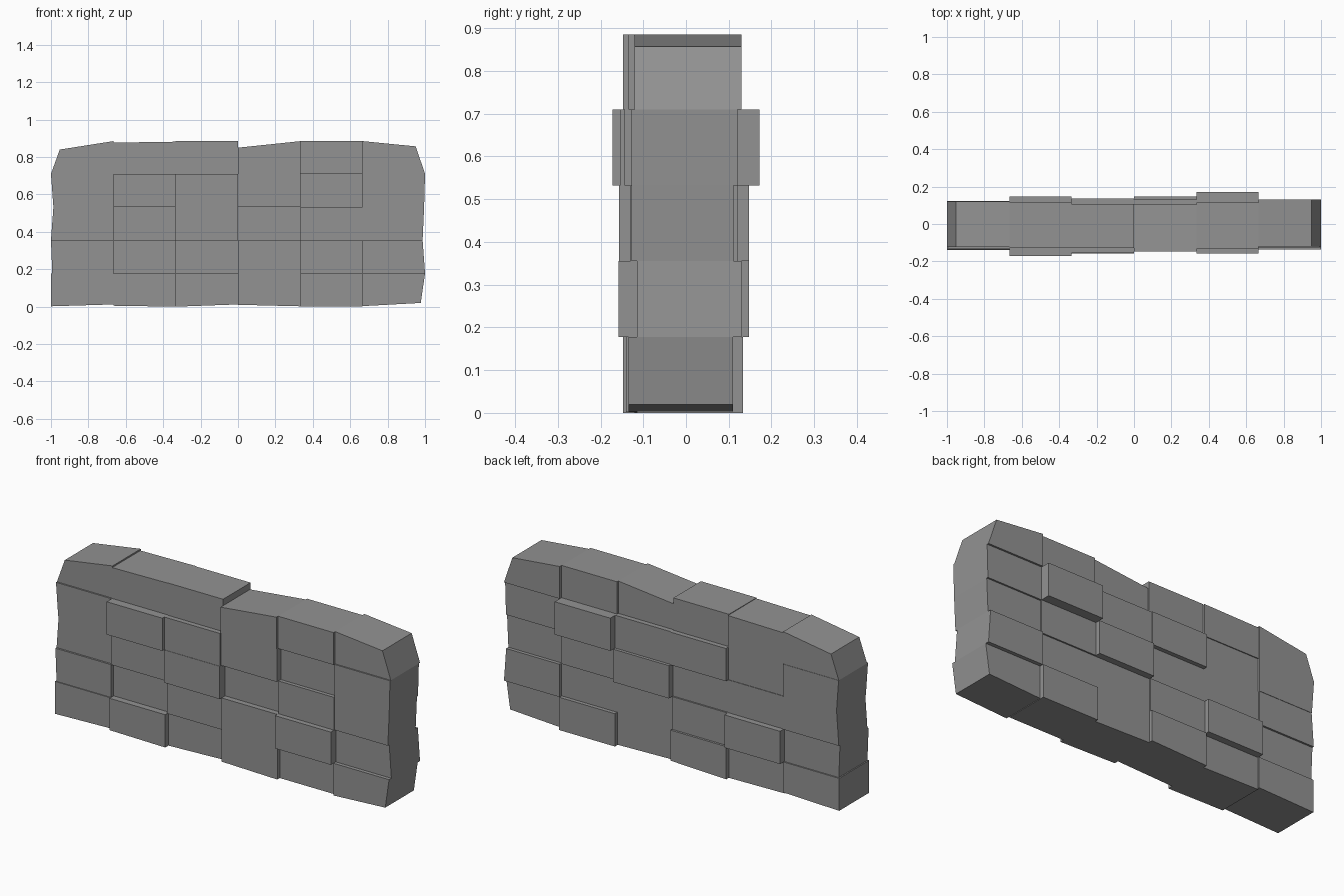
import bpy
import bmesh

default_cube = bpy.data.objects.get("Cube")
if default_cube:
    bpy.data.objects.remove(default_cube, do_unlink=True)

# One grey stone material
STONE = (0.29, 0.29, 0.29, 1.0)
stone = bpy.data.materials.new("stone_grey")
stone.use_nodes = True
stone.diffuse_color = STONE
stone.node_tree.nodes["Principled BSDF"].inputs["Base Color"].default_value = STONE

COLUMNS, ROWS = 6, 5
COURSE_HEIGHT = 0.1775
COLUMN_WIDTH = 2 / COLUMNS

# Face depth of each block in thousandths, bottom course first, from -x to +x
FRONT_DEPTH = (
    (140, 147, 120, 140, 115, 135),
    (135, 112, 130, 140, 158, 115),
    (125, 135, 157, 110, 130, 127),
    (130, 172, 155, 144, 110, 127),
    (122, 125, 128, 148, 134, 120),
)
BACK_DEPTH = (
    (117, 110, 132, 112, 133, 110),
    (110, 147, 120, 112, 112, 130),
    (120, 115, 112, 147, 120, 111),
    (122, 112, 135, 130, 172, 120),
    (120, 117, 108, 103, 114, 130),
)

# Uneven underside and top of each column: height at its left and right edge
UNDERSIDE = ((0.002, 0.012), (0.005, 0), (0, 0.012), (0.01, 0.002), (0, 0), (0.003, 0.02))
TOP = ((0.84, 0.885), (0.877, 0.882), (0.885, 0.885),
       (0.85, 0.885), (0.885, 0.885), (0.885, 0.857))

# Worn ends of the wall: x at the bottom and top of each course
LEFT_END = ((-1, -1), (-0.993, -1), (-1, -0.987), (-0.987, -1), (-1, -0.953))
RIGHT_END = ((0.977, 1), (1, 0.987), (0.987, 0.995), (0.995, 1), (1, 0.95))


def outline(column, row):
    """Front outline of a block, running round its four corners."""
    left = [column * COLUMN_WIDTH - 1] * 2
    right = [left[0] + COLUMN_WIDTH] * 2
    bottom = [row * COURSE_HEIGHT] * 2
    top = [(row + 1) * COURSE_HEIGHT] * 2
    if column == 0:
        left = LEFT_END[row]
    if column == COLUMNS - 1:
        right = RIGHT_END[row]
    if row == 0:
        bottom = UNDERSIDE[column]
    if row == ROWS - 1:
        top = TOP[column]
    return ((left[0], bottom[0]), (right[0], bottom[1]),
            (right[1], top[1]), (left[1], top[0]))


def add_block(column, row):
    """Extrude the outline from the front depth to the back depth."""
    front_y = -FRONT_DEPTH[row][column] / 1000
    back_y = BACK_DEPTH[row][column] / 1000
    bm = bmesh.new()
    corners = [bm.verts.new((x, front_y, z)) for x, z in outline(column, row)]
    face = bm.faces.new(corners)
    extruded = bmesh.ops.extrude_face_region(bm, geom=[face], use_keep_orig=True)
    for item in extruded["geom"]:
        if isinstance(item, bmesh.types.BMVert):
            item.co.y = back_y
    bmesh.ops.recalc_face_normals(bm, faces=bm.faces)
    mesh = bpy.data.meshes.new("stone_block")
    bm.to_mesh(mesh)
    bm.free()
    mesh.materials.append(stone)
    block = bpy.data.objects.new(f"stone_block_course_{row + 1}_column_{column + 1}", mesh)
    bpy.context.collection.objects.link(block)


# Stack the courses
for row in range(ROWS):
    for column in range(COLUMNS):
        add_block(column, row)
